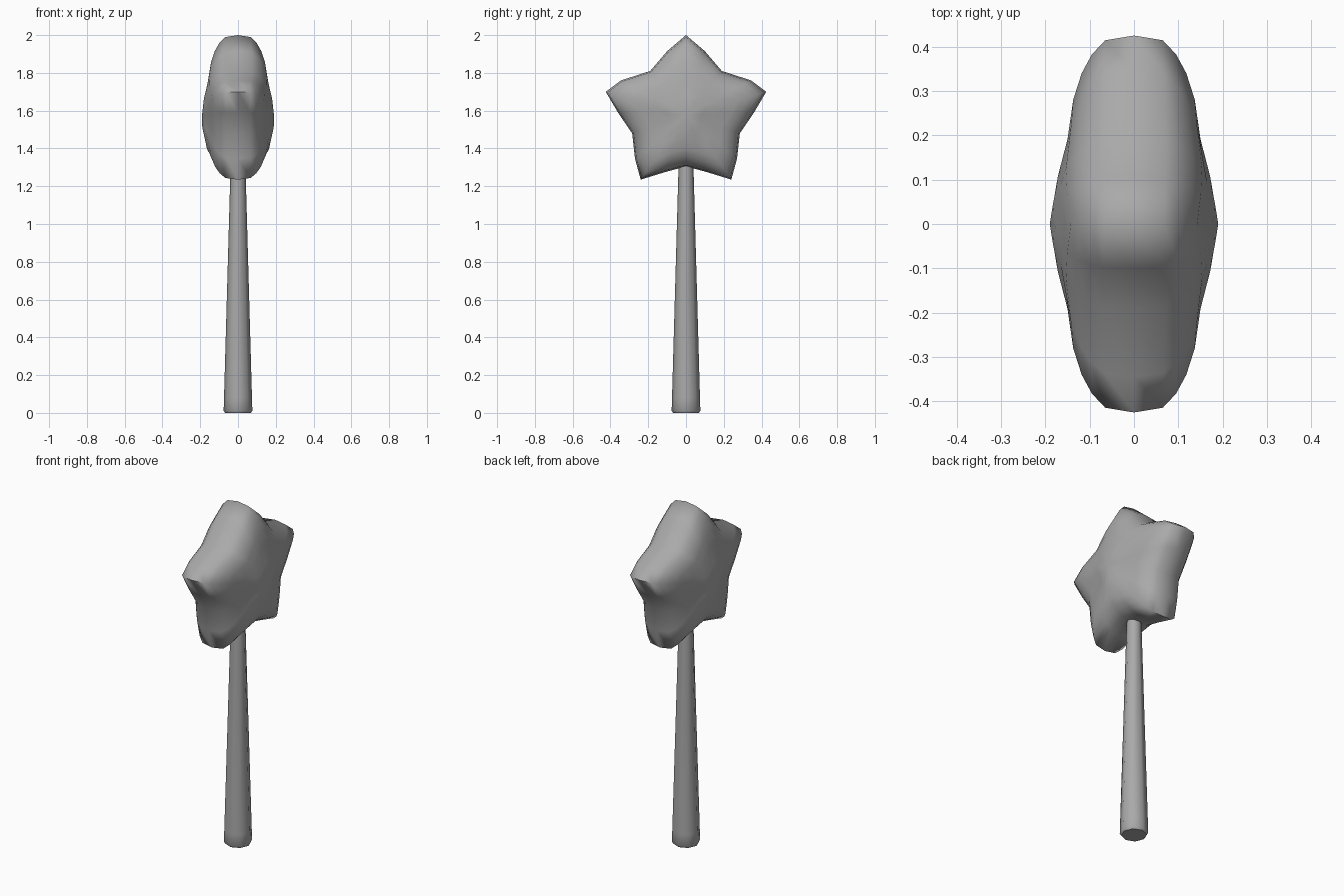
import bpy, bmesh, math

if "Cube" in bpy.data.objects:
    bpy.data.objects.remove(bpy.data.objects["Cube"], do_unlink=True)

grey = bpy.data.materials.new("plain grey")
grey.use_nodes = True
colour = (0.4, 0.4, 0.4, 1)
grey.diffuse_color = colour
grey.node_tree.nodes["Principled BSDF"].inputs["Base Color"].default_value = colour


def finish(bm, name, angle):
    """Turn a bmesh into a smooth-shaded grey object."""
    bmesh.ops.recalc_face_normals(bm, faces=bm.faces)
    mesh = bpy.data.meshes.new(name)
    bm.to_mesh(mesh)
    bm.free()
    mesh.materials.append(grey)
    obj = bpy.data.objects.new(name, mesh)
    bpy.context.collection.objects.link(obj)
    bpy.ops.object.select_all(action='DESELECT')
    obj.select_set(True)
    bpy.context.view_layer.objects.active = obj
    bpy.ops.object.shade_smooth_by_angle(angle=math.radians(angle))
    return obj


def bridge(bm, a, b):
    n = len(a)
    for i in range(n):
        j = (i + 1) % n
        bm.faces.new((a[i], a[j], b[j], b[i]))


# Puffy star: half outline (y, z) from the top tip down to the bottom notch
CENTRE = 1.58
half = [(0, 2.0), (.10, 1.915), (.19, 1.81), (.345, 1.76), (.425, 1.70),
        (.36, 1.59), (.285, 1.48), (.27, 1.345), (.24, 1.235),
        (.11, 1.275), (0, 1.305)]
outline = half + [(-y, z) for y, z in half[-2:0:-1]]
# Swelling of the body towards the upper and lower notches
swell = [1.04, 1.1, 1.12, 1.03, 1.0, 1.0, 1.0, 1.0, 1.03, 1.12, 1.2]
swell += swell[-2:0:-1]
# Cross-section (fraction of the outline, half thickness), front to middle
section = [(.25, .172), (.45, .15), (.66, .137), (.8, .118),
           (.9, .095), (.975, .065), (1, 0)]

bm = bmesh.new()
layers = [(s, t) for s, t in section] + [(s, -t) for s, t in section[-2::-1]]
rings = []
for s, t in layers:
    rings.append([bm.verts.new((t * (1 + (k - 1) * min(1, s / .5)), y * s,
                                CENTRE + (z - CENTRE) * s))
                  for (y, z), k in zip(outline, swell)])
for a, b in zip(rings, rings[1:]):
    bridge(bm, a, b)
for ring, x in ((rings[0], .19), (rings[-1], -.19)):
    pole = bm.verts.new((x, 0, CENTRE))
    for i in range(len(ring)):
        bm.faces.new((ring[i], ring[(i + 1) % len(ring)], pole))
finish(bm, "star_head", 80)

# Tapered handle with a small chamfer at its foot
SIDES = 8
bm = bmesh.new()
rings = []
for r, z in ((.068, 0), (.076, .012), (.074, .08), (.041, 1.25), (.038, 1.4)):
    rings.append([bm.verts.new((r * math.cos(a), r * math.sin(a), z))
                  for a in (math.tau * i / SIDES for i in range(SIDES))])
for a, b in zip(rings, rings[1:]):
    bridge(bm, a, b)
bm.faces.new(rings[0])
bm.faces.new(rings[-1])
finish(bm, "handle", 50)
